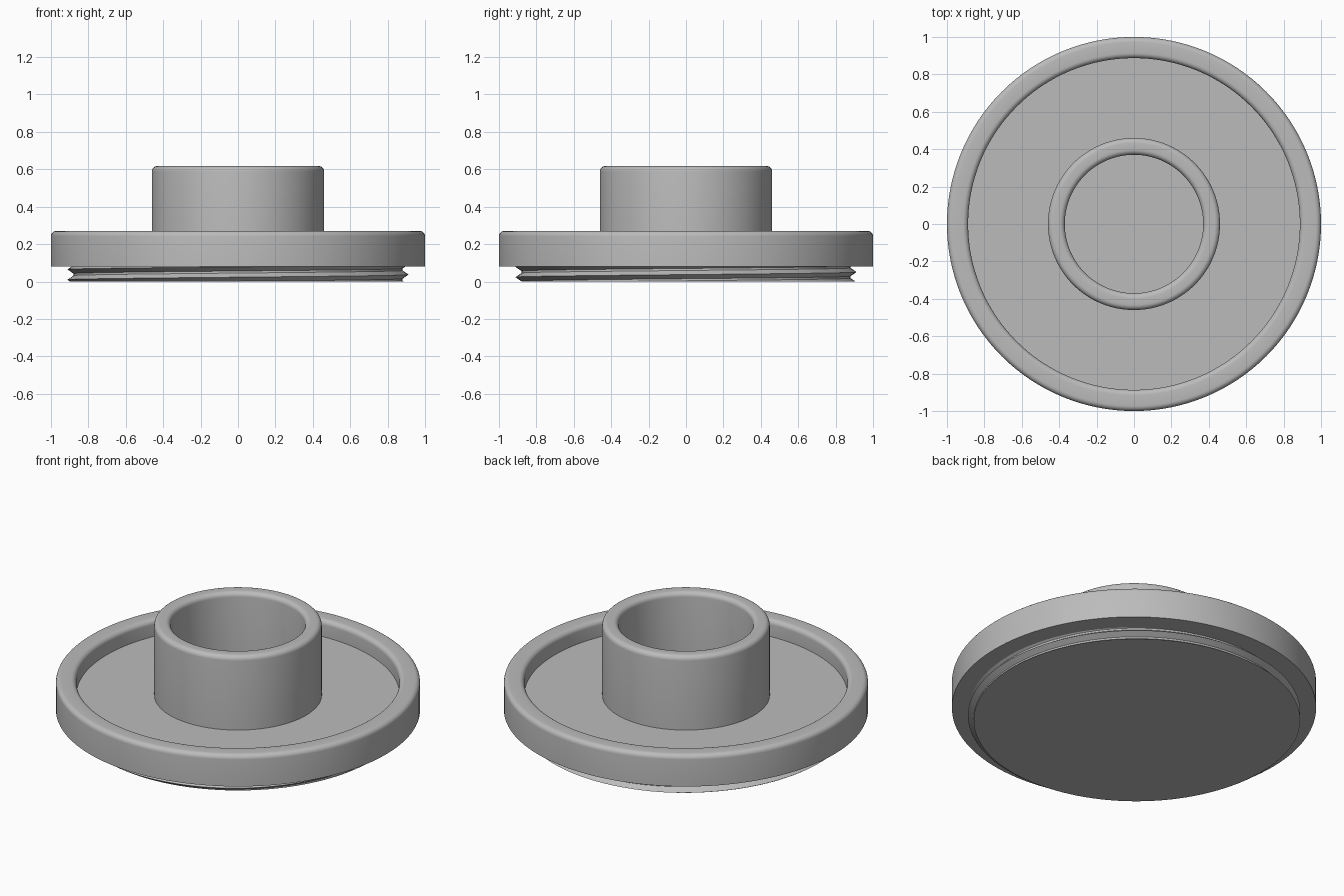
import bpy, bmesh, math

old = bpy.data.objects.get("Cube")
if old:
    bpy.data.objects.remove(old, do_unlink=True)

SEGMENTS = 128
FLOOR, SKIRT = 0.17, 0.08      # tray floor and flange underside heights
ROOT, CREST = 0.88, 0.912      # thread radii
PITCH, START = 0.055, 0.037    # thread rise per turn, crest height at +x

grey = bpy.data.materials.new("plain grey")
grey.use_nodes = True
colour = (0.5, 0.5, 0.5, 1)
grey.diffuse_color = colour
grey.node_tree.nodes["Principled BSDF"].inputs["Base Color"].default_value = colour


def finish(name, bm):
    mesh = bpy.data.meshes.new(name)
    bm.to_mesh(mesh)
    bm.free()
    obj = bpy.data.objects.new(name, mesh)
    bpy.context.collection.objects.link(obj)
    mesh.materials.append(grey)
    bpy.ops.object.select_all(action='DESELECT')
    obj.select_set(True)
    bpy.context.view_layer.objects.active = obj
    bpy.ops.object.shade_smooth_by_angle(angle=math.radians(25))
    return obj


def sweep(columns):
    """Skin a list of point columns that run around the axis."""
    bm = bmesh.new()
    grid = [[bm.verts.new(p) for p in col] for col in columns]
    for a, b in zip(grid, grid[1:]):
        for i in range(len(a) - 1):
            bm.faces.new((a[i], b[i], b[i + 1], a[i + 1]))
    bmesh.ops.remove_doubles(bm, verts=bm.verts, dist=1e-5)
    bmesh.ops.dissolve_degenerate(bm, edges=bm.edges, dist=1e-5)
    return bm


def around(profile_at):
    cols = []
    for k in range(SEGMENTS + 1):
        turn = k / SEGMENTS
        c, s = math.cos(turn * math.tau), math.sin(turn * math.tau)
        cols.append([(r * c, r * s, z) for r, z in profile_at(turn)])
    return cols


def rounded_wall(outer, inner, bottom, top, fillet, steps=6):
    """Wall outline, going up outside, over the rounded lip and down inside."""
    pts = [(outer, bottom)]
    for centre, first in ((outer - fillet, 0), (inner + fillet, 90)):
        for i in range(steps + 1):
            a = math.radians(first + 90 * i / steps)
            pts.append((centre + fillet * math.cos(a), top - fillet + fillet * math.sin(a)))
    return pts + [(inner, FLOOR)]


# Flanged tray with the central collar, turned as one outline
outline = [(ROOT - 0.01, SKIRT)]
outline += rounded_wall(1.0, 0.887, SKIRT, 0.27, 0.028)
outline += rounded_wall(0.46, 0.37, FLOOR, 0.617, 0.028)
outline += [(0, FLOOR)]
finish("tray_and_collar", sweep(around(lambda turn: outline)))

# Threaded plug: a helical ridge trimmed by the bottom and the flange
HALF = 0.022


def thread_profile(turn):
    pts = []
    for n in range(-3, 4):
        crest = START + PITCH * (n + turn)
        for offset in (-HALF, 0, HALF):
            z = min(max(crest + offset, 0), SKIRT)
            ridge = max(0, 1 - abs(z - crest) / HALF)
            # trimmed points take the radius of the nearest crest
            if z != crest + offset:
                d = (z - START - PITCH * turn) / PITCH
                ridge = max(0, 1 - abs(d - round(d)) * PITCH / HALF)
            pts.append((ROOT + (CREST - ROOT) * ridge, z))
    return pts


bm = sweep(around(thread_profile))
rim = [e for e in bm.edges if e.is_boundary and max(v.co.z for v in e.verts) < 1e-4]
bmesh.ops.edgeloop_fill(bm, edges=rim)
bmesh.ops.recalc_face_normals(bm, faces=bm.faces)
for f in bm.faces:
    if len(f.verts) > SEGMENTS // 2 and f.normal.z > 0:
        bmesh.ops.reverse_faces(bm, faces=bm.faces)
        break
finish("threaded_plug", bm)
